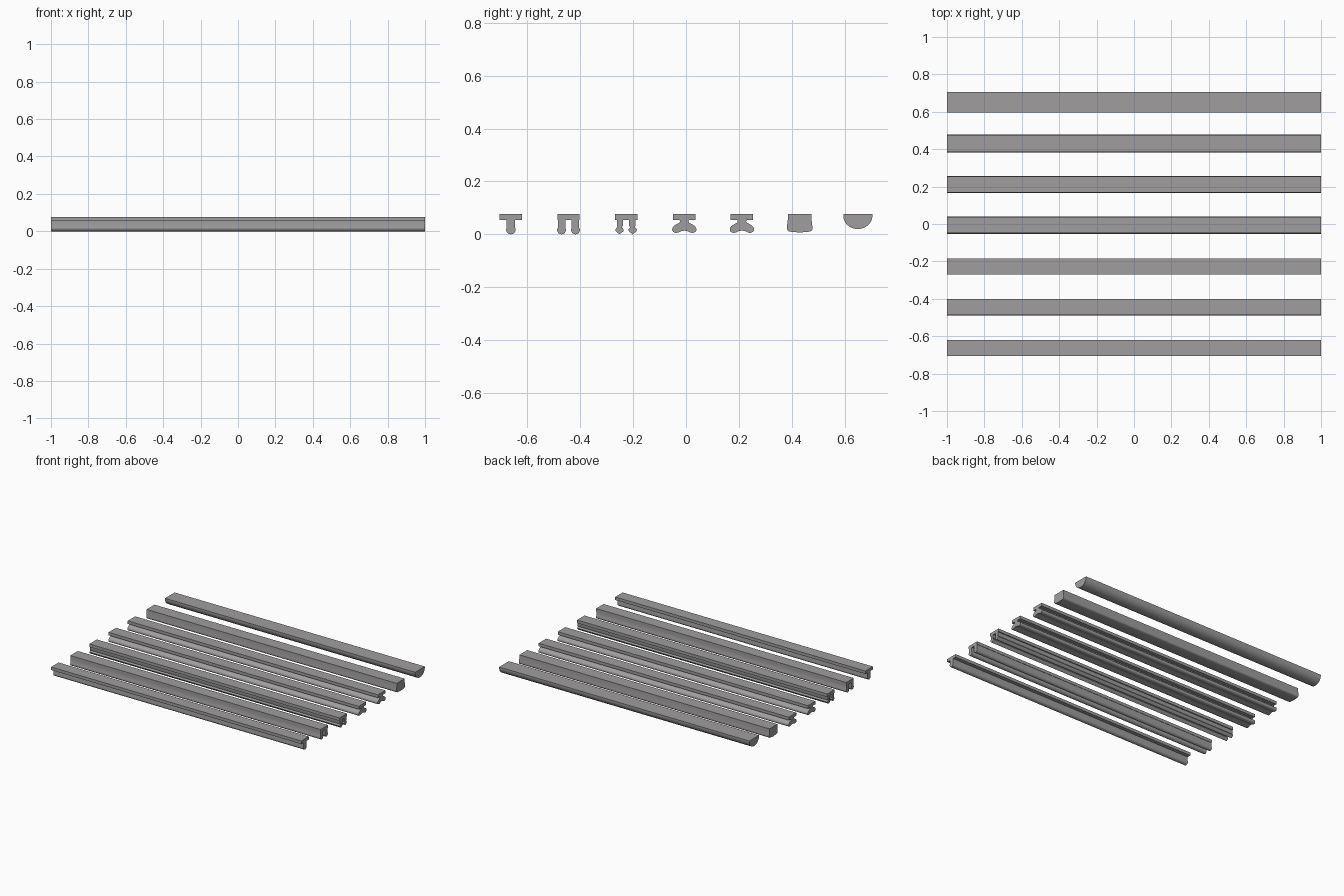
import bpy, bmesh, math

if "Cube" in bpy.data.objects:
    bpy.data.objects.remove(bpy.data.objects["Cube"])

grey = bpy.data.materials.new("mid_grey")
grey.diffuse_color = (0.35, 0.34, 0.345, 1)
grey.use_nodes = True
grey.node_tree.nodes["Principled BSDF"].inputs["Base Color"].default_value = grey.diffuse_color

TOP, UNDER = 0.077, 0.055   # plate top and underside heights


def extrude(name, profile, y0=0.0, half=1.0):
    """Extrude a closed (y, z) profile along x, centred on x = 0."""
    bm = bmesh.new()
    ends = [[bm.verts.new((x, y0 + y, z)) for y, z in profile] for x in (-half, half)]
    bm.faces.new(ends[0])
    bm.faces.new(ends[1])
    n = len(profile)
    for i in range(n):
        j = (i + 1) % n
        bm.faces.new((ends[0][i], ends[0][j], ends[1][j], ends[1][i]))
    bmesh.ops.recalc_face_normals(bm, faces=bm.faces)
    me = bpy.data.meshes.new(name)
    bm.to_mesh(me)
    bm.free()
    me.materials.append(grey)
    ob = bpy.data.objects.new(name, me)
    bpy.context.collection.objects.link(ob)
    bpy.ops.object.select_all(action='DESELECT')
    ob.select_set(True)
    bpy.context.view_layer.objects.active = ob
    bpy.ops.object.shade_smooth_by_angle(angle=math.radians(40))
    return ob


def mirrored(right):
    """Close a right-hand half profile with its left-hand mirror."""
    return right + [(-y, z) for y, z in reversed(right) if y > 1e-6]


def plate(name, y0):
    w = 0.0425
    extrude(name, [(-w, UNDER), (w, UNDER), (w, TOP), (-w, TOP)], y0)


def arc(cy, cz, ry, rz, a0, a1, n):
    return [(cy + ry * math.cos(math.radians(a0 + (a1 - a0) * i / n)),
             cz + rz * math.sin(math.radians(a0 + (a1 - a0) * i / n)))
            for i in range(n + 1)]


# Rail 1: single stem with a rounded foot
plate("single_stem_plate", -0.6625)
extrude("single_stem", [(-0.016, UNDER), (-0.016, 0.027)]
        + arc(0, 0.018, 0.018, 0.018, 180, 360, 12)
        + [(0.016, 0.027), (0.016, UNDER)], -0.6625)

# Rail 2: two legs with rounded feet
plate("round_leg_plate", -0.4445)
for side, label in ((-1, "front"), (1, "back")):
    leg = ([(0.012, UNDER), (0.012, 0.026)]
           + arc(0.0265, 0.018, 0.017, 0.018, 180, 360, 12)
           + [(0.040, 0.026), (0.040, UNDER)])
    extrude(label + "_round_leg", [(side * y, z) for y, z in leg], -0.4445)

# Rail 3: two legs with pointed feet
plate("pointed_leg_plate", -0.2265)
for side, label in ((-1, "front"), (1, "back")):
    leg = [(0.011, UNDER), (0.011, 0.032), (0.016, 0.028), (0.009, 0.018),
           (0.011, 0.011), (0.025, 0.0), (0.039, 0.011), (0.041, 0.018),
           (0.033, 0.028), (0.035, 0.032), (0.035, UNDER)]
    extrude(label + "_pointed_leg", [(side * y, z) for y, z in leg], -0.2265)

# Rails 4 and 5: plate, short neck and a wide kidney-shaped foot
kidney = mirrored([(0, 0.014), (0.012, 0.012), (0.022, 0.007), (0.032, 0.005),
                   (0.042, 0.009), (0.046, 0.016), (0.045, 0.024), (0.040, 0.031),
                   (0.030, 0.038), (0.018, 0.044), (0.016, 0.050), (0.018, UNDER)])
for name, y0 in (("kidney_a", -0.0065), ("kidney_b", 0.2115)):
    plate(name + "_plate", y0)
    extrude(name + "_foot", kidney, y0)

# Rail 6: solid block, slightly flared with a rounded base
extrude("flared_block", mirrored([
    (0, 0.007), (0.030, 0.009), (0.041, 0.011), (0.046, 0.015), (0.049, 0.022),
    (0.048, 0.030), (0.045, 0.055), (0.045, TOP)]), 0.430)

# Rail 7: half-round bar, flat side up
extrude("half_round_bar", [(-0.055, TOP)] + arc(0, 0.070, 0.055, 0.050, 180, 360, 24)
        + [(0.055, TOP)], 0.650)
